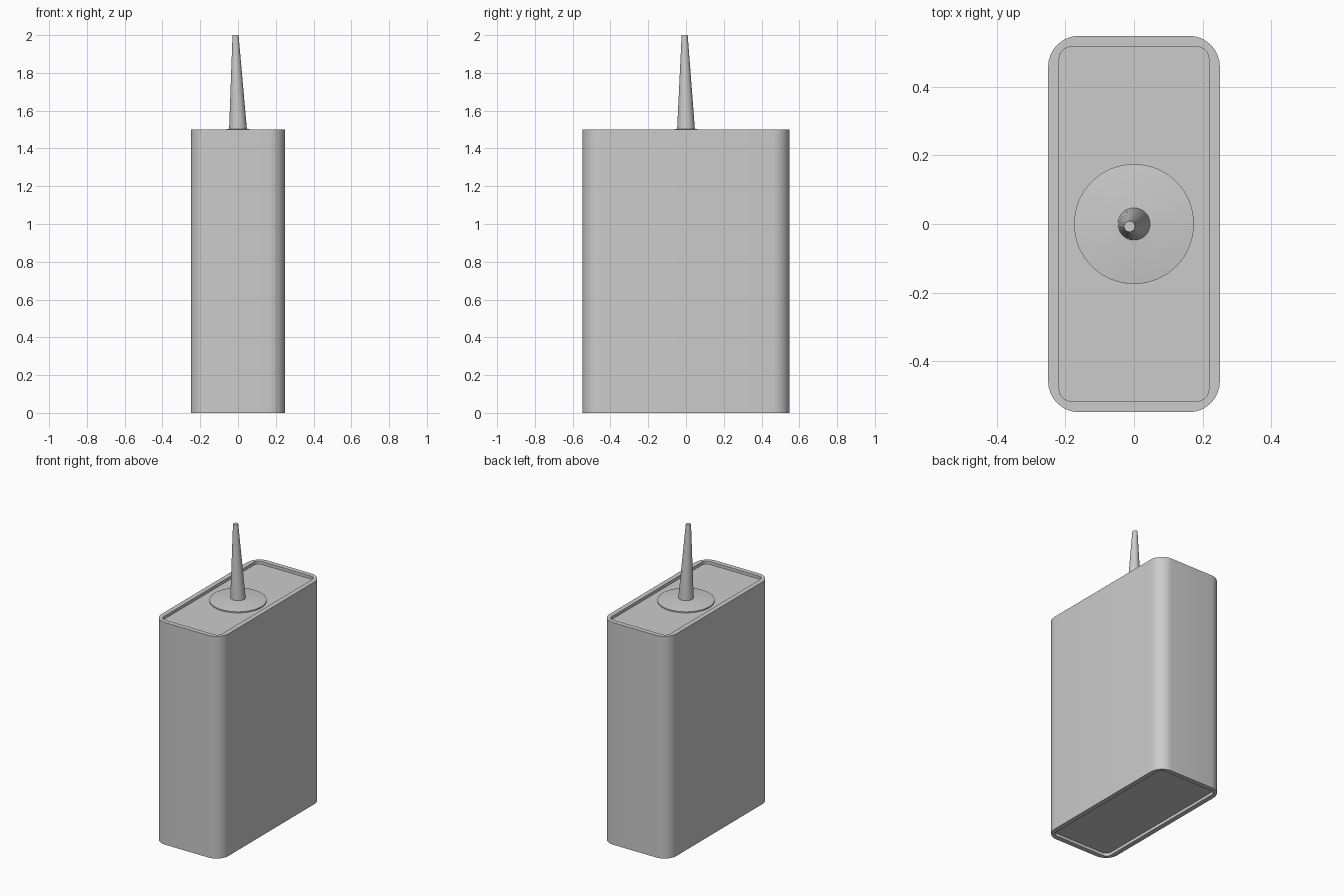
import bpy, bmesh, math
from mathutils import Vector

cube = bpy.data.objects.get("Cube")
if cube:
    bpy.data.objects.remove(cube, do_unlink=True)

grey = bpy.data.materials.new("light_grey")
grey.use_nodes = True
colour = (0.6, 0.6, 0.6, 1)
grey.diffuse_color = colour
grey.node_tree.nodes["Principled BSDF"].inputs["Base Color"].default_value = colour


def rounded_rect(hx, hy, r, z, steps=8):
    """Closed outline of a rectangle with round corners."""
    points = []
    for corner, (sx, sy) in enumerate([(1, 1), (-1, 1), (-1, -1), (1, -1)]):
        for i in range(steps + 1):
            a = math.pi / 2 * (corner + i / steps)
            points.append(Vector((sx * (hx - r) + r * math.cos(a),
                                  sy * (hy - r) + r * math.sin(a), z)))
    return points


def circle(r, z, x=0, y=0, sides=32):
    return [Vector((x + r * math.cos(2 * math.pi * i / sides),
                    y + r * math.sin(2 * math.pi * i / sides), z))
            for i in range(sides)]


def loft(name, loops):
    """Skin a stack of equal outlines and cap both ends."""
    bm = bmesh.new()
    rings = [[bm.verts.new(p) for p in loop] for loop in loops]
    n = len(rings[0])
    for low, high in zip(rings, rings[1:]):
        for i in range(n):
            j = (i + 1) % n
            bm.faces.new((low[i], low[j], high[j], high[i]))
    bm.faces.new(rings[0][::-1])
    bm.faces.new(rings[-1])
    bmesh.ops.recalc_face_normals(bm, faces=bm.faces)
    mesh = bpy.data.meshes.new(name)
    bm.to_mesh(mesh)
    bm.free()
    mesh.materials.append(grey)
    obj = bpy.data.objects.new(name, mesh)
    bpy.context.collection.objects.link(obj)
    bpy.ops.object.select_all(action='DESELECT')
    obj.select_set(True)
    bpy.context.view_layer.objects.active = obj
    bpy.ops.object.shade_smooth_by_angle(angle=math.radians(35))
    return obj


# Can body with a raised rim around the recessed top and bottom
TOP, DEPTH = 1.5, 0.02
outer = (0.25, 0.548, 0.09)
inner = (0.218, 0.516, 0.036)
loft("can_body", [
    rounded_rect(*inner, DEPTH),
    rounded_rect(*inner, 0),
    rounded_rect(*outer, 0),
    rounded_rect(*outer, TOP),
    rounded_rect(*inner, TOP),
    rounded_rect(*inner, TOP - DEPTH),
])

# Shallow conical collar on the recessed top
loft("spout_collar", [
    circle(0.175, TOP - DEPTH - 0.005),
    circle(0.175, TOP - 0.012),
    circle(0.05, TOP + 0.003),
])

# Tapered spout, leaning slightly
loft("spout", [
    circle(0.047, TOP - 0.01),
    circle(0.047, TOP + 0.003),
    circle(0.016, 2.0, -0.013, -0.007),
])
